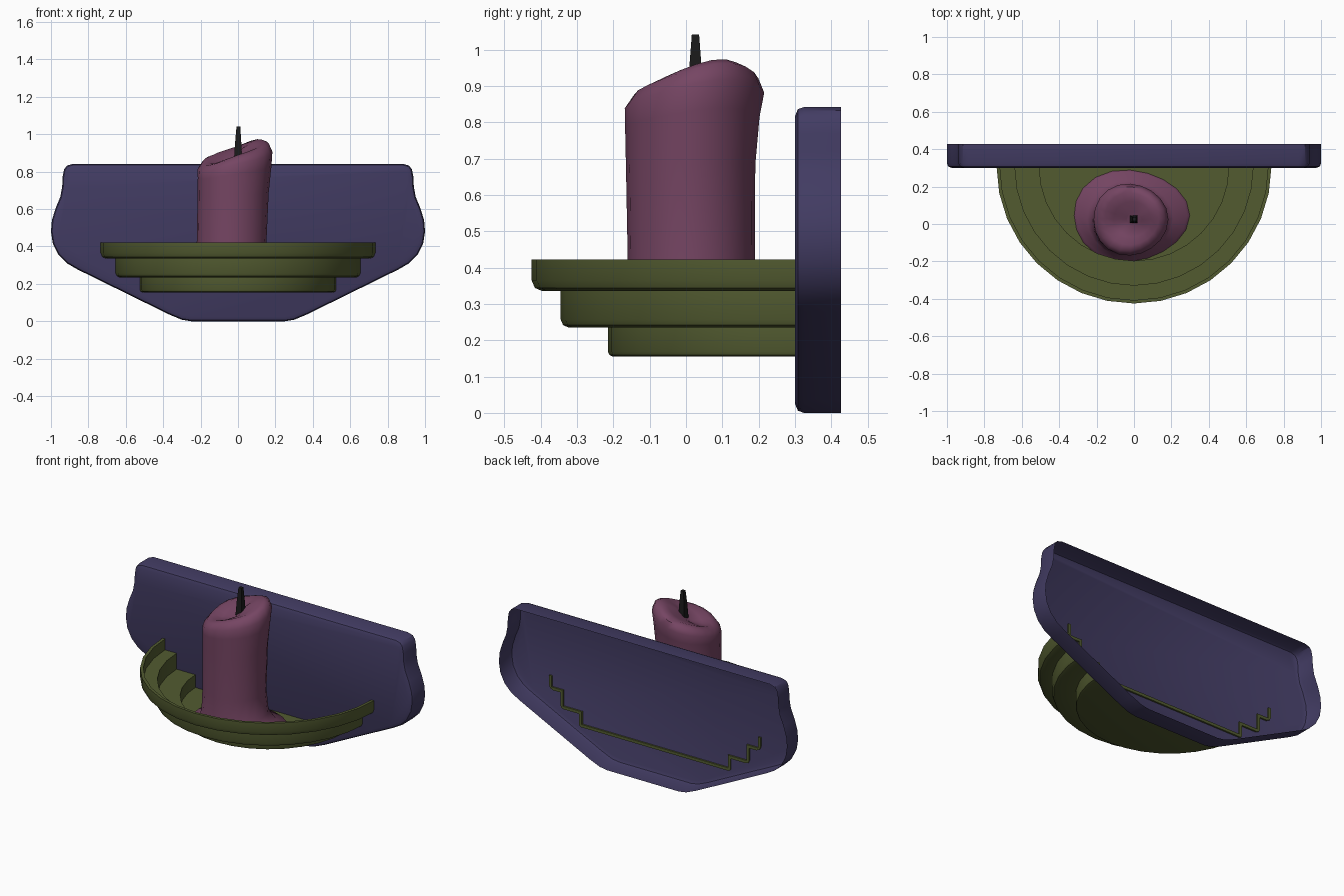
import bpy, bmesh, math
from mathutils import Vector

if "Cube" in bpy.data.objects:
    bpy.data.objects.remove(bpy.data.objects["Cube"])


def make_object(name, rings, color, closed=True, cap_start=False, cap_end=False, angle=35):
    """Skin a list of equal-length point rings into a mesh."""
    bm = bmesh.new()
    vs = [[bm.verts.new(p) for p in ring] for ring in rings]
    n = len(rings[0])
    for a, b in zip(vs, vs[1:]):
        for i in range(n if closed else n - 1):
            j = (i + 1) % n
            bm.faces.new((a[i], a[j], b[j], b[i]))
    if cap_start:
        bm.faces.new(vs[0][::-1])
    if cap_end:
        bm.faces.new(vs[-1])
    bmesh.ops.recalc_face_normals(bm, faces=bm.faces)
    mesh = bpy.data.meshes.new(name)
    bm.to_mesh(mesh)
    bm.free()
    obj = bpy.data.objects.new(name, mesh)
    bpy.context.collection.objects.link(obj)
    mat = bpy.data.materials.new(name + "_material")
    mat.diffuse_color = (*color, 1)
    mat.use_nodes = True
    mat.node_tree.nodes["Principled BSDF"].inputs["Base Color"].default_value = mat.diffuse_color
    mesh.materials.append(mat)
    bpy.ops.object.select_all(action='DESELECT')
    obj.select_set(True)
    bpy.context.view_layer.objects.active = obj
    bpy.ops.object.shade_smooth_by_angle(angle=math.radians(angle))
    return obj


def inset(points, d):
    """Mitred inward offset of a counter-clockwise outline."""
    out = []
    for i, p in enumerate(points):
        e1 = (p - points[i - 1]).normalized()
        e2 = (points[(i + 1) % len(points)] - p).normalized()
        n1, n2 = Vector((-e1.y, e1.x)), Vector((-e2.y, e2.x))
        m = (n1 + n2).normalized()
        out.append(p + m * d / max(m.dot(n1), 0.5))
    return out


# Wall plate: mirrored outline, rounded front edge, open hollow back
half = [(0.25, 0.0), (0.30, 0.008), (0.37, 0.037), (0.86, 0.278), (0.915, 0.31),
        (0.96, 0.355), (0.99, 0.415), (1.0, 0.48), (0.995, 0.54), (0.975, 0.605),
        (0.95, 0.665), (0.94, 0.72), (0.938, 0.77), (0.93, 0.812), (0.915, 0.832),
        (0.88, 0.842)]
outline = [Vector(p) for p in half] + [Vector((-x, z)) for x, z in reversed(half)]
plate_rings = [[(p.x, y, p.y) for p in inset(outline, d)]
               for y, d in [(0.427, 0), (0.325, 0), (0.308, 0.006), (0.30, 0.025)]]
make_object("wall_plate", plate_rings, (0.055, 0.045, 0.125), cap_end=True)

# Stepped half-round tray: thin shell revolved through 180 degrees
T = 0.018
tiers = [(0.525, 0.155, 0.235), (0.655, 0.235, 0.335), (0.735, 0.335, 0.422)]
outer, inner = [(0.001, 0.155)], [(0.001, 0.155 + T)]
for i, (r, z0, z1) in enumerate(tiers):
    b = 0.014 + 0.008 * i
    outer += [(r - b, z0), (r - 0.3 * b, z0 + 0.3 * b), (r, z0 + b), (r, z1)]
    inner += [(r - T, z0 + T), (r - T, z1 + (T if i < 2 else 0))]
profile = outer + inner[::-1]
STEPS = 16
tray_rings = []
for k in range(STEPS + 1):
    a = math.pi + math.pi * k / STEPS
    tray_rings.append([(r * math.cos(a), 0.31 + r * math.sin(a), z) for r, z in profile])
make_object("stepped_tray", tray_rings, (0.085, 0.105, 0.03),
            cap_start=True, cap_end=True)

# Candle: puddled foot, leaning shaft, slanted melted rim and shallow well
# (centre x, centre y, radius x, radius y, z, rim slant amount, wobble)
sections = [(-0.02, 0.045, 0.31, 0.245, 0.172, 0, 0.03),
            (-0.02, 0.045, 0.295, 0.235, 0.19, 0, 0.03),
            (-0.025, 0.03, 0.23, 0.20, 0.215, 0, 0.02),
            (-0.033, 0.018, 0.195, 0.182, 0.27, 0, 0.01),
            (-0.035, 0.015, 0.186, 0.175, 0.40, 0, 0),
            (-0.028, 0.013, 0.19, 0.178, 0.68, 0.1, 0.01),
            (-0.022, 0.018, 0.197, 0.185, 0.80, 0.6, 0.02),
            (-0.02, 0.024, 0.20, 0.192, 0.86, 0.9, 0.02),
            (-0.018, 0.028, 0.178, 0.172, 0.897, 1, 0.03),
            (-0.015, 0.028, 0.145, 0.14, 0.908, 1, 0.03),
            (-0.01, 0.026, 0.10, 0.095, 0.897, 0.9, 0),
            (0.0, 0.025, 0.04, 0.04, 0.89, 0.6, 0)]
N = 20
candle_rings = []
for cx, cy, rx, ry, z, slant, wob in sections:
    ring = []
    for k in range(N):
        a = 2 * math.pi * k / N
        s = 1 + wob * math.sin(3 * a + 1.4)
        dz = slant * (0.052 * math.cos(a) + 0.03 * math.sin(a) + 0.006 * math.sin(3 * a))
        ring.append((cx + rx * s * math.cos(a), cy + ry * s * math.sin(a), z + dz))
    candle_rings.append(ring)
make_object("candle", candle_rings, (0.18, 0.06, 0.125),
            cap_start=True, cap_end=True, angle=50)

# Wick: tapered square peg
wick_rings = [[(cx + sx * w, 0.026 + sy * w, z) for sx, sy in
               ((-1, -1), (1, -1), (1, 1), (-1, 1))]
              for cx, w, z in [(0, 0.021, 0.87), (0.001, 0.017, 0.95), (0.002, 0.010, 1.042)]]
make_object("wick", wick_rings, (0.01, 0.01, 0.01), cap_start=True, cap_end=True)
